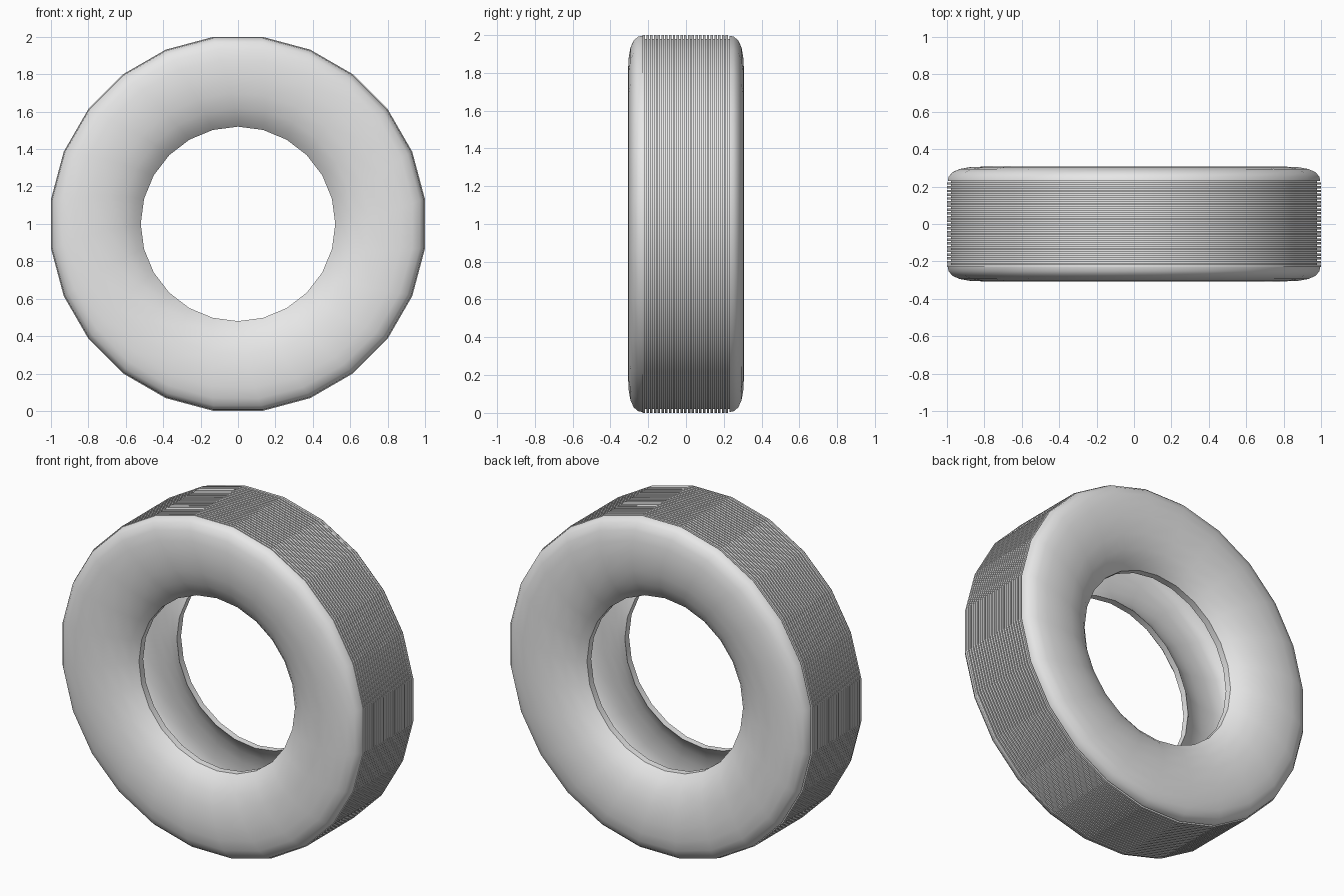
import bpy, bmesh, math

cube = bpy.data.objects.get("Cube")
if cube:
    bpy.data.objects.remove(cube, do_unlink=True)

SEGMENTS = 24
BEAD_R, TREAD_R, GROOVE_R = 0.52, 1.0086, 0.988
TREAD_HALF, RIBS = 0.23, 23

rubber = bpy.data.materials.new("grey rubber")
rubber.use_nodes = True
rubber.diffuse_color = (0.8, 0.8, 0.8, 1)
rubber.node_tree.nodes["Principled BSDF"].inputs["Base Color"].default_value = (0.8, 0.8, 0.8, 1)


def mirrored(half):
    """Half profile (radius, y) from bead to crown, completed on the -y side."""
    return half + [(r, -y) for r, y in reversed(half)]


# Outer sidewall, from bead to shoulder
sidewall = [(0.52, 0.20), (0.56, 0.237), (0.62, 0.27), (0.70, 0.295), (0.80, 0.307),
            (0.88, 0.304), (0.94, 0.294), (0.98, 0.276), (1.0, 0.252), (1.004, TREAD_HALF)]

# Tread: narrow square grooves between flat ribs
pitch = 2 * TREAD_HALF / RIBS
tread = []
for i in range(RIBS):
    y = TREAD_HALF - i * pitch
    groove = 0.35 * pitch
    tread += [(GROOVE_R, y), (GROOVE_R, y - groove),
              (TREAD_R, y - groove), (TREAD_R, y - pitch)]

# Hollow inside, from bead to crown
lining = [(0.52, 0.16), (0.56, 0.195), (0.62, 0.23), (0.70, 0.255), (0.80, 0.267),
          (0.88, 0.262), (0.93, 0.24), (0.955, 0.20), (0.96, 0.10)]

outer = sidewall + tread + [(r, -y) for r, y in reversed(sidewall)]
profile = outer + list(reversed(mirrored(lining)))

# Revolve the closed profile about the y axis
bm = bmesh.new()
rings = []
for s in range(SEGMENTS):
    ring = []
    for r, y in profile:
        # facets shift by half a step between bead and tread
        phase = 0.5 * min(1, (r - BEAD_R) / (GROOVE_R - BEAD_R))
        a = 2 * math.pi * (s + phase) / SEGMENTS
        ring.append(bm.verts.new((r * math.cos(a), y, 1 + r * math.sin(a))))
    rings.append(ring)
n = len(profile)
for s in range(SEGMENTS):
    a, b = rings[s], rings[(s + 1) % SEGMENTS]
    for i in range(n):
        j = (i + 1) % n
        bm.faces.new((a[i], a[j], b[j], b[i]))
bmesh.ops.recalc_face_normals(bm, faces=bm.faces)

mesh = bpy.data.meshes.new("tire")
bm.to_mesh(mesh)
bm.free()
mesh.materials.append(rubber)
tire = bpy.data.objects.new("tire", mesh)
bpy.context.collection.objects.link(tire)

# Smooth rubber with crisp rib edges
bpy.ops.object.select_all(action="DESELECT")
tire.select_set(True)
bpy.context.view_layer.objects.active = tire
bpy.ops.object.shade_smooth_by_angle(angle=math.radians(40))
